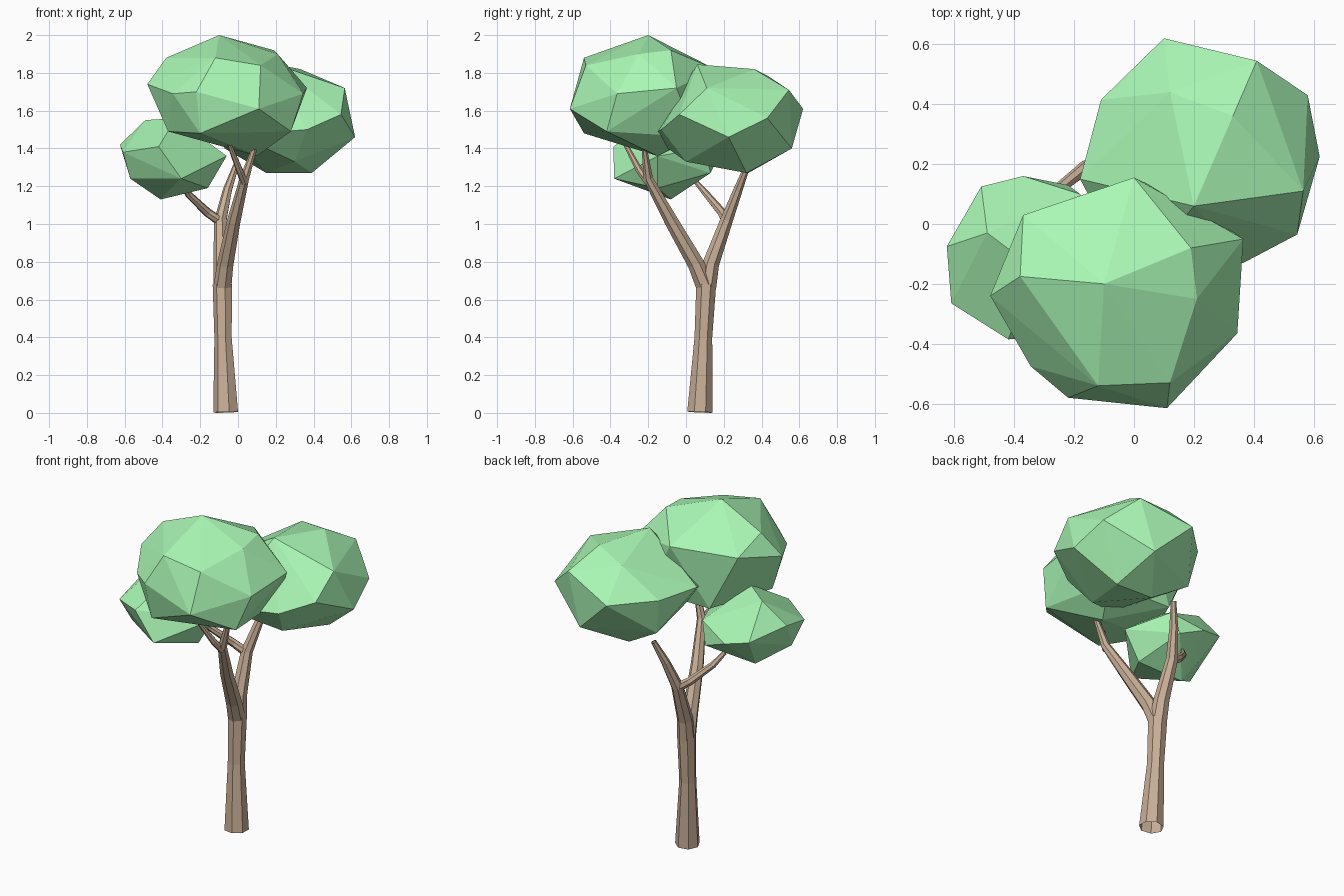
import bpy, bmesh, math
from mathutils import Vector


def material(name, rgb):
    m = bpy.data.materials.new(name)
    m.diffuse_color = (*rgb, 1)
    return m


bark = material("bark", (0.58, 0.43, 0.31))
leaf = material("leaf", (0.40, 0.93, 0.46))


def finish(name, bm, mat):
    bmesh.ops.recalc_face_normals(bm, faces=bm.faces)
    mesh = bpy.data.meshes.new(name)
    bm.to_mesh(mesh)
    bm.free()
    mesh.materials.append(mat)
    ob = bpy.data.objects.new(name, mesh)
    bpy.context.collection.objects.link(ob)


def limb(name, path, sides=7):
    """Open tapered tube through (x, y, z, radius) stations."""
    bm = bmesh.new()
    pts = [Vector(p[:3]) for p in path]
    rings = []
    for i, p in enumerate(pts):
        d = pts[min(i + 1, len(pts) - 1)] - pts[max(i - 1, 0)]
        q = Vector((0, 0, 1)).rotation_difference(d)
        ring = []
        for k in range(sides):
            a = math.tau * (k + 0.5) / sides
            ring.append(bm.verts.new(p + q @ Vector((math.cos(a), math.sin(a), 0)) * path[i][3]))
        rings.append(ring)
    for r, s in zip(rings, rings[1:]):
        for k in range(sides):
            n = (k + 1) % sides
            bm.faces.new((r[k], r[n], s[n], s[k]))
    finish(name, bm, bark)


def crown(name, corners):
    """Faceted foliage mass: convex hull around a few corners."""
    bm = bmesh.new()
    for c in corners:
        bm.verts.new(c)
    hull = bmesh.ops.convex_hull(bm, input=bm.verts)
    loose = {g for g in hull["geom_interior"] if isinstance(g, bmesh.types.BMVert)}
    bmesh.ops.delete(bm, geom=list(loose), context="VERTS")
    finish(name, bm, leaf)


# Trunk
limb("trunk", [(-0.062, 0.074, 0.004, 0.069), (-0.077, 0.092, 0.40, 0.048),
               (-0.080, 0.107, 0.68, 0.054)])

# Front branch with its fork
limb("front_branch", [(-0.08, 0.102, 0.67, 0.050), (-0.065, 0.052, 0.79, 0.045),
                      (-0.02, -0.080, 1.02, 0.037), (0.035, -0.20, 1.24, 0.026),
                      (0.09, -0.222, 1.41, 0.014)])
limb("front_twig", [(0.035, -0.20, 1.22, 0.020), (0.01, -0.245, 1.28, 0.019),
                    (-0.045, -0.32, 1.42, 0.012)])

# Back branch with its side branch
limb("back_branch", [(-0.08, 0.112, 0.67, 0.050), (-0.086, 0.132, 0.79, 0.045),
                     (-0.092, 0.215, 1.02, 0.034), (-0.055, 0.275, 1.18, 0.025),
                     (-0.01, 0.325, 1.31, 0.016)])
limb("side_branch", [(-0.088, 0.215, 1.01, 0.026), (-0.16, 0.19, 1.06, 0.024),
                     (-0.26, 0.11, 1.155, 0.019), (-0.30, 0.055, 1.22, 0.013)])

# Foliage masses
crown("front_foliage", [
    (-.10, -.20, 2.0), (-.38, -.175, 1.88), (.19, -.08, 1.92), (.21, -.25, 1.90),
    (-.12, -.54, 1.88), (.12, -.53, 1.84), (0, .155, 1.82), (-.37, .03, 1.80),
    (-.48, -.24, 1.74), (.365, -.05, 1.72), (.345, -.365, 1.69), (-.22, -.58, 1.70),
    (-.345, -.475, 1.69), (.11, -.615, 1.61), (.28, -.42, 1.49), (-.37, -.30, 1.49),
    (-.20, -.54, 1.48), (-.20, .06, 1.46), (.22, .05, 1.46), (.10, -.15, 1.36)])
crown("right_foliage", [
    (.20, .06, 1.845), (.33, .36, 1.82), (.12, .44, 1.78), (.565, .11, 1.72),
    (.41, .545, 1.71), (.10, .62, 1.61), (-.11, .415, 1.62), (-.18, .15, 1.62),
    (.58, .43, 1.56), (.545, -.035, 1.58), (.365, -.13, 1.50), (.62, .225, 1.46),
    (.0, -.19, 1.47), (.32, .56, 1.40), (-.07, .38, 1.40), (.30, 0, 1.33),
    (.39, .32, 1.27), (.15, .33, 1.27)])
crown("left_foliage", [
    (-.49, -.03, 1.55), (-.33, -.15, 1.56), (-.625, -.075, 1.42), (-.61, -.265, 1.38),
    (-.42, -.385, 1.41), (-.51, .125, 1.36), (-.37, .16, 1.33), (-.06, -.15, 1.36),
    (-.18, .10, 1.40), (-.57, -.20, 1.24), (-.30, -.38, 1.24), (-.16, -.15, 1.19),
    (-.41, -.08, 1.13), (-.22, .13, 1.27)])
